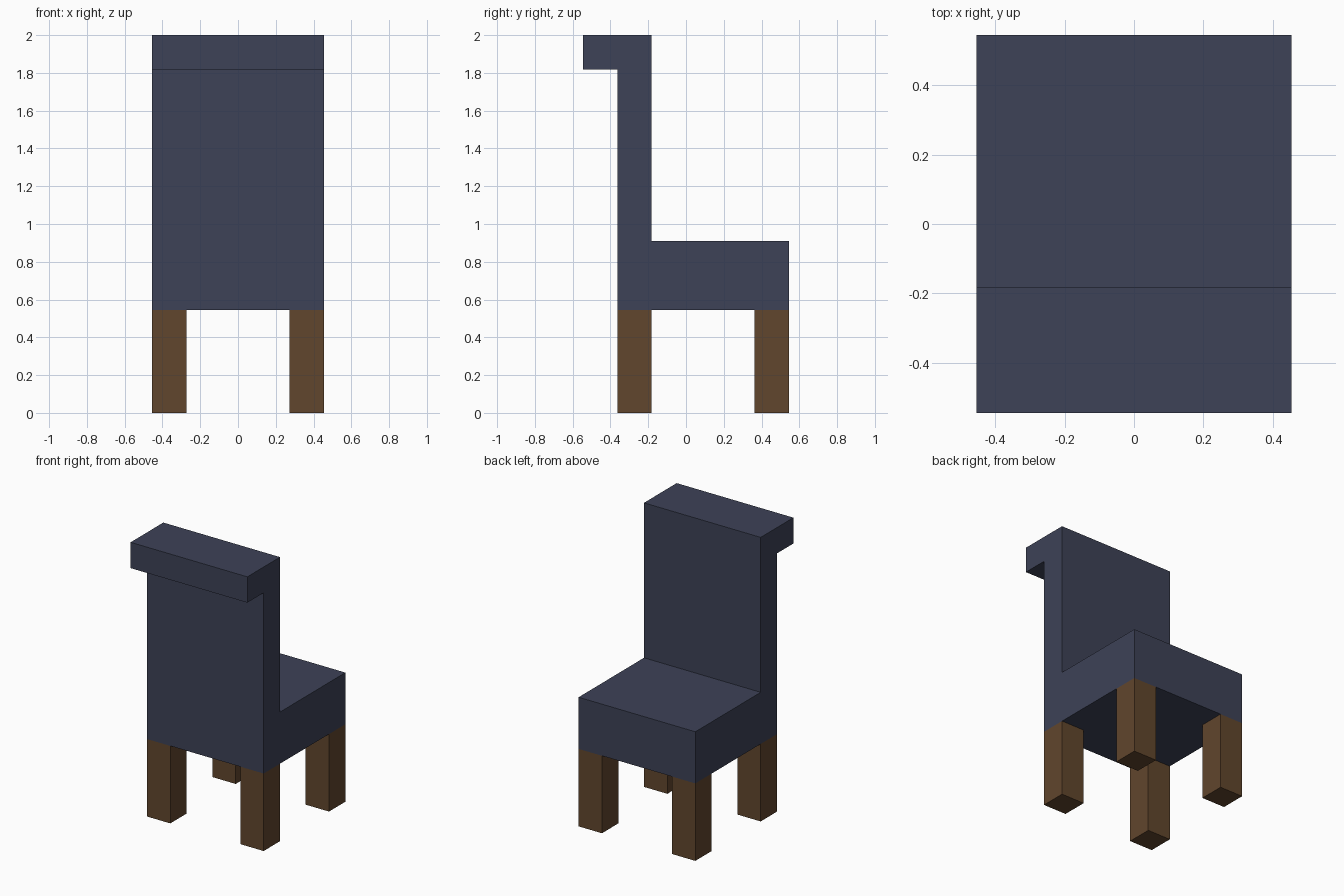
import bpy
import bmesh

U = 2 / 11          # module: leg thickness
HALF_W = 2.5 * U    # half the chair width


def make_material(name, rgb):
    mat = bpy.data.materials.new(name)
    mat.use_nodes = True
    color = (*rgb, 1.0)
    mat.diffuse_color = color
    bsdf = next(n for n in mat.node_tree.nodes if n.type == 'BSDF_PRINCIPLED')
    bsdf.inputs['Base Color'].default_value = color
    bsdf.inputs['Roughness'].default_value = 0.9
    return mat


def extrude_profile(name, profile, x0, x1, mat):
    """Extrude a closed (y, z) outline along x into a flat-sided solid."""
    bm = bmesh.new()
    face = bm.faces.new([bm.verts.new((x0, y, z)) for y, z in profile])
    side = bmesh.ops.extrude_face_region(bm, geom=[face])
    moved = [v for v in side['geom'] if isinstance(v, bmesh.types.BMVert)]
    bmesh.ops.translate(bm, verts=moved, vec=(x1 - x0, 0, 0))
    bmesh.ops.recalc_face_normals(bm, faces=bm.faces)
    mesh = bpy.data.meshes.new(name)
    bm.to_mesh(mesh)
    bm.free()
    mesh.materials.append(mat)
    obj = bpy.data.objects.new(name, mesh)
    bpy.context.collection.objects.link(obj)
    return obj


cube = bpy.data.objects.get("Cube")
if cube:
    bpy.data.objects.remove(cube, do_unlink=True)

fabric = make_material("navy fabric", (0.047, 0.054, 0.095))
wood = make_material("brown wood", (0.120, 0.061, 0.026))

# Seat, backrest and overhanging top rail as one upholstered body
body_outline = [(-2, 3), (3, 3), (3, 5), (-1, 5), (-1, 11), (-3, 11), (-3, 10), (-2, 10)]
extrude_profile("seat_and_backrest", [(y * U, z * U) for y, z in body_outline],
                -HALF_W, HALF_W, fabric)

# Four square legs flush with the seat corners
for depth, y in (("front", -2 * U), ("back", 2 * U)):
    for side, x in (("right", -HALF_W), ("left", HALF_W - U)):
        outline = [(y, 0), (y + U, 0), (y + U, 3 * U), (y, 3 * U)]
        extrude_profile(f"{depth}_{side}_leg", outline, x, x + U, wood)
